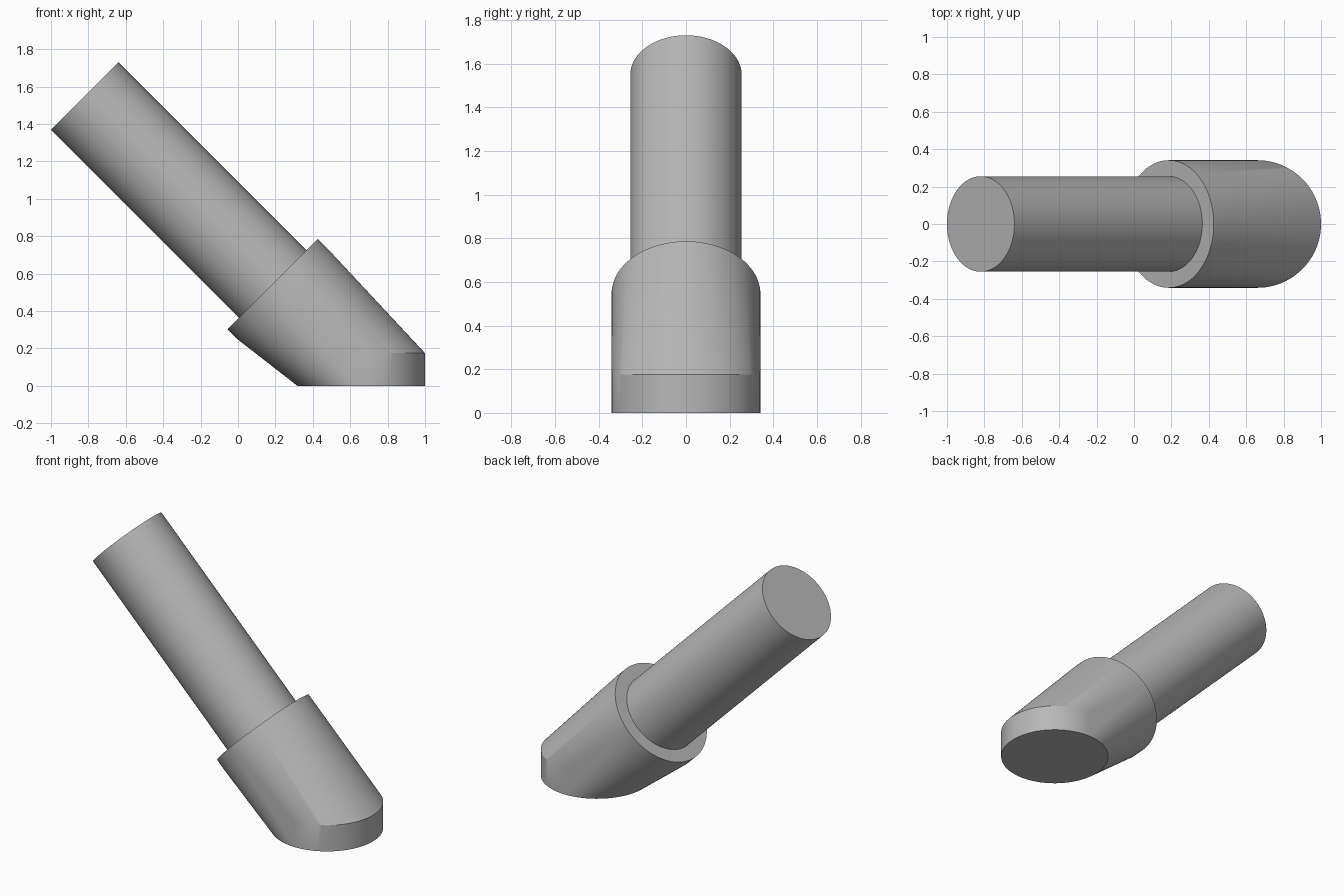
import bpy, bmesh, math
from mathutils import Matrix, Vector

cube = bpy.data.objects.get("Cube")
if cube:
    bpy.data.objects.remove(cube, do_unlink=True)

grey = bpy.data.materials.new("plain_grey")
grey.use_nodes = True
colour = (0.48, 0.48, 0.48, 1)
grey.diffuse_color = colour
grey.node_tree.nodes["Principled BSDF"].inputs["Base Color"].default_value = colour

SEGMENTS = 96
TILT = Matrix.Rotation(math.radians(-45), 4, 'Y')
AXIS = TILT @ Vector((0, 0, 1))       # leans up towards -x
SHOULDER = Vector((0.185, 0, 0.545))  # centre of the collar's upper face


def ring(bm, centre, radius, rotation=Matrix()):
    matrix = Matrix.Translation(centre) @ rotation
    bmesh.ops.create_circle(bm, segments=SEGMENTS, radius=radius, matrix=matrix)


def hull_object(name, rings):
    """Wrap a tight convex skin around a set of rings."""
    bm = bmesh.new()
    for args in rings:
        ring(bm, *args)
    result = bmesh.ops.convex_hull(bm, input=bm.verts)
    loose = {g for g in result["geom_interior"] if isinstance(g, bmesh.types.BMVert)}
    bmesh.ops.delete(bm, geom=list(loose), context='VERTS')
    # Merge the flat caps into single faces
    bmesh.ops.dissolve_limit(bm, angle_limit=math.radians(0.2),
                             verts=bm.verts, edges=bm.edges)
    bmesh.ops.recalc_face_normals(bm, faces=bm.faces)
    mesh = bpy.data.meshes.new(name)
    bm.to_mesh(mesh)
    bm.free()
    mesh.materials.append(grey)
    obj = bpy.data.objects.new(name, mesh)
    bpy.context.collection.objects.link(obj)
    bpy.ops.object.select_all(action='DESELECT')
    obj.select_set(True)
    bpy.context.view_layer.objects.active = obj
    bpy.ops.object.shade_smooth_by_angle(angle=math.radians(25))
    return obj


# Foot: a short tilted collar blended into an upright round base
base_x, base_radius = 0.659, 0.341
hull_object("foot", [
    (SHOULDER, base_radius, TILT),
    (SHOULDER - AXIS * 0.083, base_radius, TILT),
    (Vector((base_x, 0, 0.175)), base_radius),
    (Vector((base_x, 0, 0)), base_radius),
])

# Shaft: slimmer tilted cylinder, seated slightly inside the collar
hull_object("shaft", [
    (SHOULDER - AXIS * 0.03, 0.255, TILT),
    (SHOULDER + AXIS * 1.421, 0.255, TILT),
])
